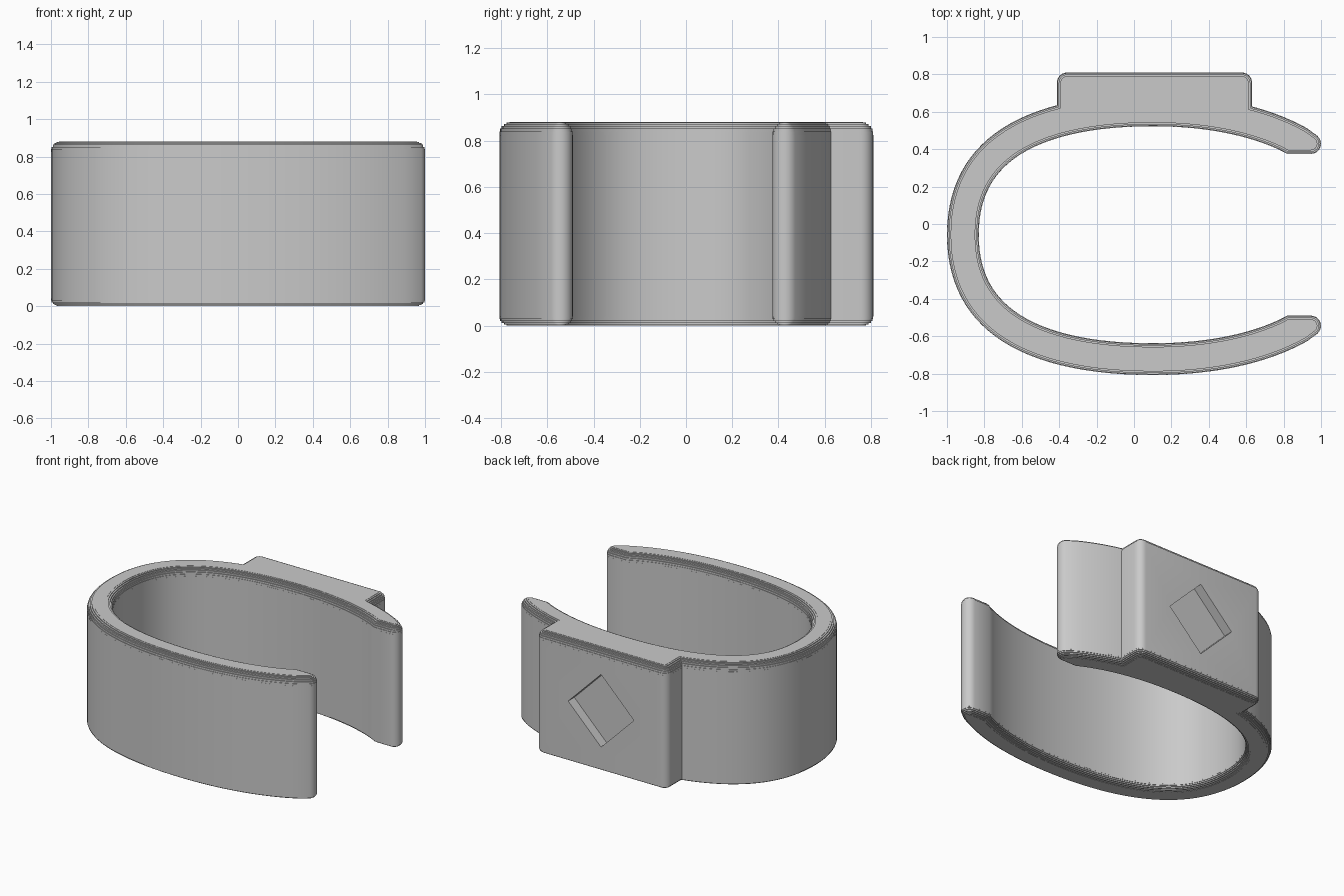
import bpy, bmesh, math
from mathutils import Vector, geometry

if "Cube" in bpy.data.objects:
    bpy.data.objects.remove(bpy.data.objects["Cube"])

YC = -0.0575           # symmetry line of the cuff
HEIGHT = 0.88
WALL = 0.17
RIM = 0.05             # inward reach of the rounded rims
TOP_H, LOW_H = 0.055, 0.04
STEPS = 6

grey = bpy.data.materials.new("plain grey")
grey.diffuse_color = (0.59, 0.59, 0.59, 1)
grey.use_nodes = True
grey.node_tree.nodes["Principled BSDF"].inputs["Base Color"].default_value = grey.diffuse_color


def bezier(a, b, c, d, n):
    return [Vector(p) for p in geometry.interpolate_bezier(
        *(Vector(v) for v in (a, b, c, d)), n)]


def arc(cx, cy, r, a0, a1, n=6):
    angles = [math.radians(a0 + (a1 - a0) * i / n) for i in range(n + 1)]
    return [Vector((cx + r * math.cos(a), cy + r * math.sin(a))) for a in angles]


def cuff_half():
    """Upper half: outer curve, rounded tip, inner curve (relative to YC)."""
    outer = bezier((-1, 0), (-1, .49), (-.62, .75), (.1, .75), 28)
    outer += bezier((.1, .75), (.45, .75), (.75, .68), (.965, .546), 18)[1:]
    inner = []
    for i, p in enumerate(outer):
        t = outer[min(i + 1, len(outer) - 1)] - outer[max(i - 1, 0)]
        if i == 0:
            t = Vector((0, 1))
        q = p + Vector((t.y, -t.x)).normalized() * WALL
        if q.x < 0.5 or q.x < 0.80 and q.y > 0.437:
            inner.append(q)
    tip = arc(.945, .487, .055, 50, -90, 9)
    return outer[:-1], tip + [Vector((.82, .432))], inner


# Closed outline: lower arm mirrored from the upper arm, block added at the back
outer, tip, inner = cuff_half()
X0, X1, YB, R = -0.413, 0.632, 0.81 - YC, 0.055


def on_outer(x):
    for a, b in zip(outer, outer[1:]):
        if a.x <= x <= b.x:
            return a.lerp(b, (x - a.x) / (b.x - a.x))


block = ([on_outer(X0)] + arc(X0 + R, YB - R, R, 180, 90)
         + arc(X1 - R, YB - R, R, 90, 0) + [on_outer(X1)])
upper = ([p for p in outer if p.x < X0 - .015] + block
         + [p for p in outer if p.x > X1 + .015] + tip + inner[::-1])
lower = outer + tip + inner[::-1]
mirrored = [Vector((p.x, -p.y)) for p in lower[::-1]]
outline = upper + mirrored[1:-1]      # the two shared points lie on YC

# Cuff body: extruded outline with finely stepped rounded rims
bm = bmesh.new()


def ring(z):
    return [bm.verts.new((p.x, p.y + YC, z)) for p in outline]


def stepped_rim(face, height, sign):
    inset_done = rise_done = 0
    for i in range(1, STEPS + 1):
        quarter = math.pi / 2 / STEPS
        inset = RIM * (1 - math.cos(quarter * (i - .5)))
        rise = height * math.sin(quarter * i)
        bm.normal_update()
        bmesh.ops.inset_region(bm, faces=[face], thickness=inset - inset_done,
                               use_even_offset=True, use_boundary=True)
        face = bmesh.ops.extrude_discrete_faces(bm, faces=[face])["faces"][0]
        bmesh.ops.translate(bm, verts=face.verts,
                            vec=(0, 0, sign * (rise - rise_done)))
        inset_done, rise_done = inset, rise


low, high = ring(LOW_H), ring(HEIGHT - TOP_H)
for i in range(len(low)):
    j = (i + 1) % len(low)
    bm.faces.new((low[i], low[j], high[j], high[i]))
base, top = bm.faces.new(low), bm.faces.new(high)
bmesh.ops.recalc_face_normals(bm, faces=bm.faces[:])
stepped_rim(top, TOP_H, 1)
stepped_rim(base, LOW_H, -1)
bmesh.ops.recalc_face_normals(bm, faces=bm.faces[:])
mesh = bpy.data.meshes.new("cuff")
bm.to_mesh(mesh)
bm.free()
mesh.materials.append(grey)
cuff = bpy.data.objects.new("cuff", mesh)
bpy.context.collection.objects.link(cuff)

# Diamond pocket in the back of the block
bpy.ops.mesh.primitive_cube_add(size=1, location=(.11, .81, .44),
                                rotation=(0, math.pi / 4, 0))
cutter = bpy.context.object
cutter.name = "pocket_cutter"
cutter.scale = (.37, .14, .37)
cutter.hide_render = True
cutter.data.materials.append(grey)
cut = cuff.modifiers.new("pocket", "BOOLEAN")
cut.object, cut.operation, cut.solver = cutter, "DIFFERENCE", "EXACT"
bpy.ops.object.select_all(action="DESELECT")
cuff.select_set(True)
bpy.context.view_layer.objects.active = cuff
bpy.ops.object.modifier_apply(modifier=cut.name)
bpy.data.objects.remove(cutter)
bpy.ops.object.shade_smooth_by_angle(angle=math.radians(30))
